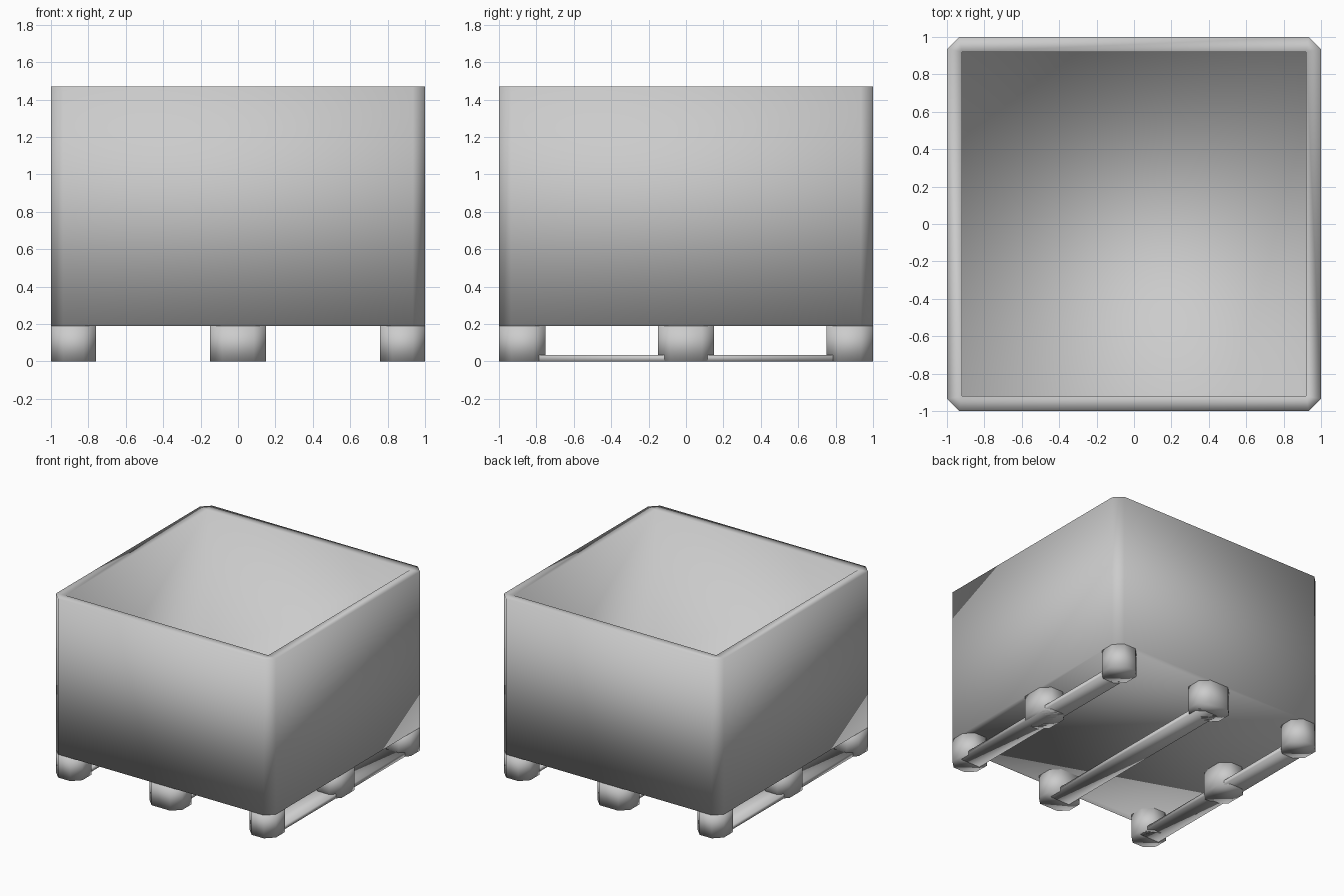
import bpy, bmesh

if "Cube" in bpy.data.objects:
    bpy.data.objects.remove(bpy.data.objects["Cube"])

CH = 0.065          # corner chamfer of the tub
BASE, TOP = 0.19, 1.47


def finish(name, bm):
    bmesh.ops.recalc_face_normals(bm, faces=bm.faces)
    me = bpy.data.meshes.new(name)
    bm.to_mesh(me)
    bm.free()
    for p in me.polygons:
        p.use_smooth = True
    ob = bpy.data.objects.new(name, me)
    bpy.context.collection.objects.link(ob)
    return ob


def octagon(x0, x1, y0, y1, c):
    return [(x0 + c, y0), (x1 - c, y0), (x1, y0 + c), (x1, y1 - c),
            (x1 - c, y1), (x0 + c, y1), (x0, y1 - c), (x0, y0 + c)]


def prism(name, outline, z0, z1):
    bm = bmesh.new()
    face = bm.faces.new([bm.verts.new((x, y, z0)) for x, y in outline])
    ext = bmesh.ops.extrude_face_region(bm, geom=[face], use_keep_orig=True)
    for v in ext["geom"]:
        if isinstance(v, bmesh.types.BMVert):
            v.co.z = z1
    return finish(name, bm)


# Tub: chamfered outer shell, flat rim, square inner cavity
def tub(inner=0.92, floor=0.27):
    bm = bmesh.new()
    outer = octagon(-1, 1, -1, 1, CH)
    low = [bm.verts.new((x, y, BASE)) for x, y in outer]
    high = [bm.verts.new((x, y, TOP)) for x, y in outer]
    square = [(-inner, -inner), (inner, -inner), (inner, inner), (-inner, inner)]
    rim = [bm.verts.new((x, y, TOP)) for x, y in square]
    deep = [bm.verts.new((x, y, floor)) for x, y in square]
    bm.faces.new(low)
    bm.faces.new(deep)
    for i in range(8):
        j = (i + 1) % 8
        bm.faces.new((low[i], low[j], high[j], high[i]))
    for i in range(4):
        j = (i + 1) % 4
        a, b, c = high[2 * i], high[2 * i + 1], high[(2 * i + 2) % 8]
        bm.faces.new((a, b, rim[j], rim[i]))
        bm.faces.new((b, c, rim[j]))
        bm.faces.new((rim[i], rim[j], deep[j], deep[i]))
    return finish("tub", bm)


tub()

# Feet: blocks around the edge of the underside
xs = {"left": (-1, -0.76), "middle": (-0.15, 0.15), "right": (0.76, 1)}
ys = {"front": (-1, -0.75), "centre": (-0.15, 0.15), "back": (0.75, 1)}
for xn, (x0, x1) in xs.items():
    for yn, (y0, y1) in ys.items():
        if (xn, yn) != ("middle", "centre"):
            prism(f"{yn}_{xn}_foot", octagon(x0, x1, y0, y1, CH), 0, BASE)

# Runners joining the feet front to back
for xn, x in (("left", -0.88), ("middle", 0), ("right", 0.88)):
    w = 0.09
    prism(f"{xn}_runner",
          [(x - w, -0.87), (x + w, -0.87), (x + w, 0.87), (x - w, 0.87)], 0, 0.035)
